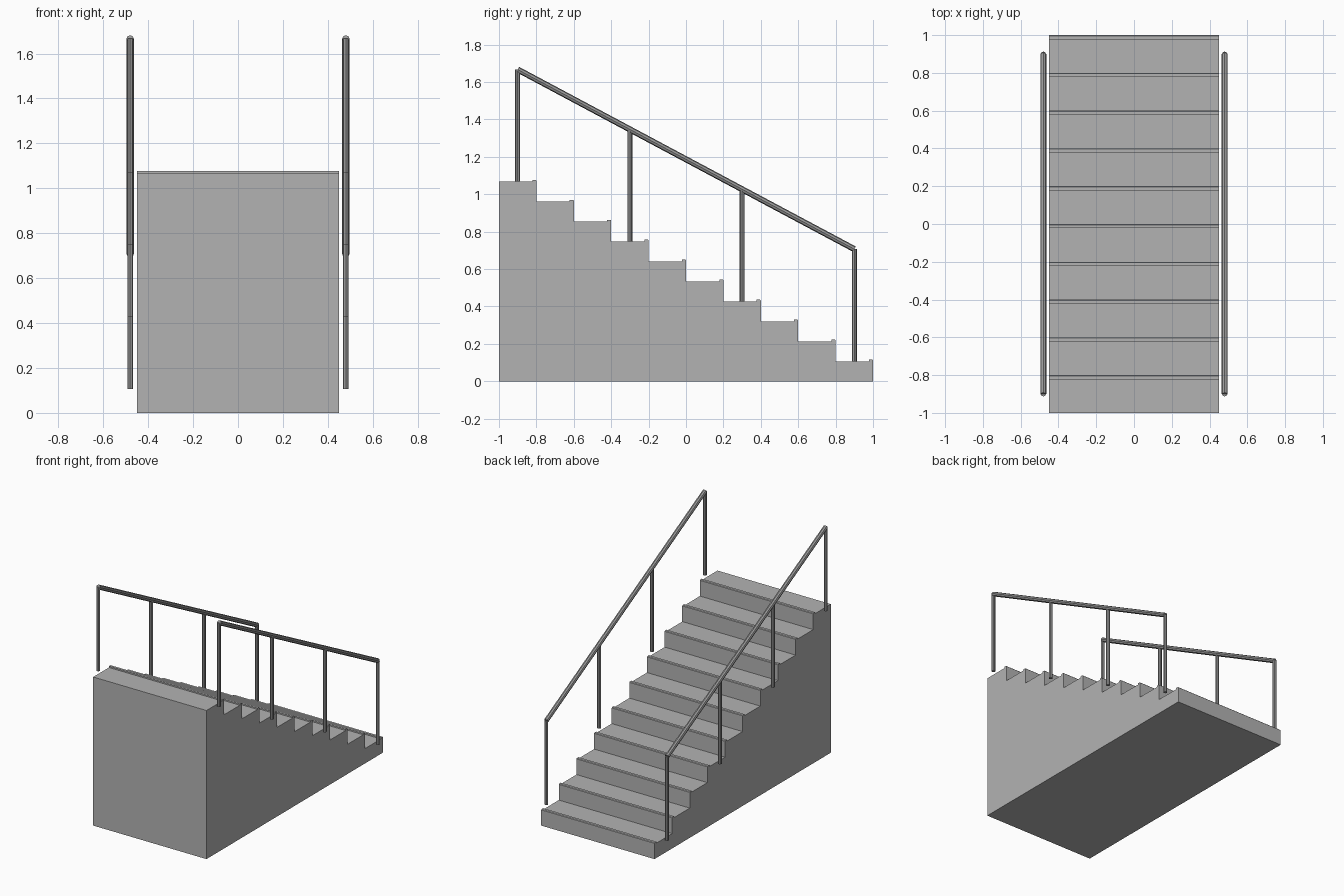
import bpy
import bmesh
from mathutils import Vector

if "Cube" in bpy.data.objects:
    bpy.data.objects.remove(bpy.data.objects["Cube"], do_unlink=True)

STEPS = 10
TREAD = 0.2
RISE = 0.1067
HALF_WIDTH = 0.45
RAIL_X = 0.48
RAIL_HEIGHT = 0.6


def make_material(name, color):
    mat = bpy.data.materials.new(name)
    mat.use_nodes = True
    mat.diffuse_color = color
    mat.node_tree.nodes["Principled BSDF"].inputs["Base Color"].default_value = color
    return mat


concrete = make_material("concrete_grey", (0.45, 0.45, 0.45, 1))
metal = make_material("rail_grey", (0.32, 0.32, 0.32, 1))


def extrude_profile(name, points, mat):
    """Sweep a (y, z) outline across the width of the stairs."""
    bm = bmesh.new()
    face = bm.faces.new([bm.verts.new((-HALF_WIDTH, y, z)) for y, z in points])
    result = bmesh.ops.extrude_face_region(bm, geom=[face])
    moved = [v for v in result["geom"] if isinstance(v, bmesh.types.BMVert)]
    bmesh.ops.translate(bm, verts=moved, vec=(2 * HALF_WIDTH, 0, 0))
    bmesh.ops.recalc_face_normals(bm, faces=bm.faces)
    mesh = bpy.data.meshes.new(name)
    bm.to_mesh(mesh)
    bm.free()
    mesh.materials.append(mat)
    obj = bpy.data.objects.new(name, mesh)
    bpy.context.collection.objects.link(obj)


def tube(name, start, end, radius):
    """Eight-sided bar between two points."""
    start, end = Vector(start), Vector(end)
    axis = end - start
    bpy.ops.mesh.primitive_cylinder_add(vertices=8, radius=radius, depth=axis.length,
                                        location=(start + end) / 2)
    obj = bpy.context.object
    obj.name = name
    obj.rotation_euler = axis.to_track_quat("Z", "Y").to_euler()
    obj.data.materials.append(metal)


def tread_height(y):
    """Height of the tread whose middle lies at y."""
    return RISE * (1 + (0.9 - y) / TREAD)


# Solid stair body with a small raised lip on the front of every tread
outline = [(-1, 0), (1, 0)]
for i in range(STEPS):
    front = 1 - i * TREAD
    top = (i + 1) * RISE
    outline += [(front, top + 0.006), (front - 0.004, top + 0.01),
                (front - 0.022, top + 0.01), (front - 0.022, top),
                (front - TREAD, top)]
extrude_profile("stairs", outline, concrete)

# Handrails and their posts on both sides
for side, x in (("left", RAIL_X), ("right", -RAIL_X)):
    tube(side + "_handrail",
         (x, -0.9, tread_height(-0.9) + RAIL_HEIGHT),
         (x, 0.9, tread_height(0.9) + RAIL_HEIGHT), 0.016)
    for n in range(4):
        y = -0.9 + 0.6 * n
        foot = tread_height(y)
        tube(f"{side}_post_{n + 1}", (x, y, foot), (x, y, foot + RAIL_HEIGHT), 0.013)
